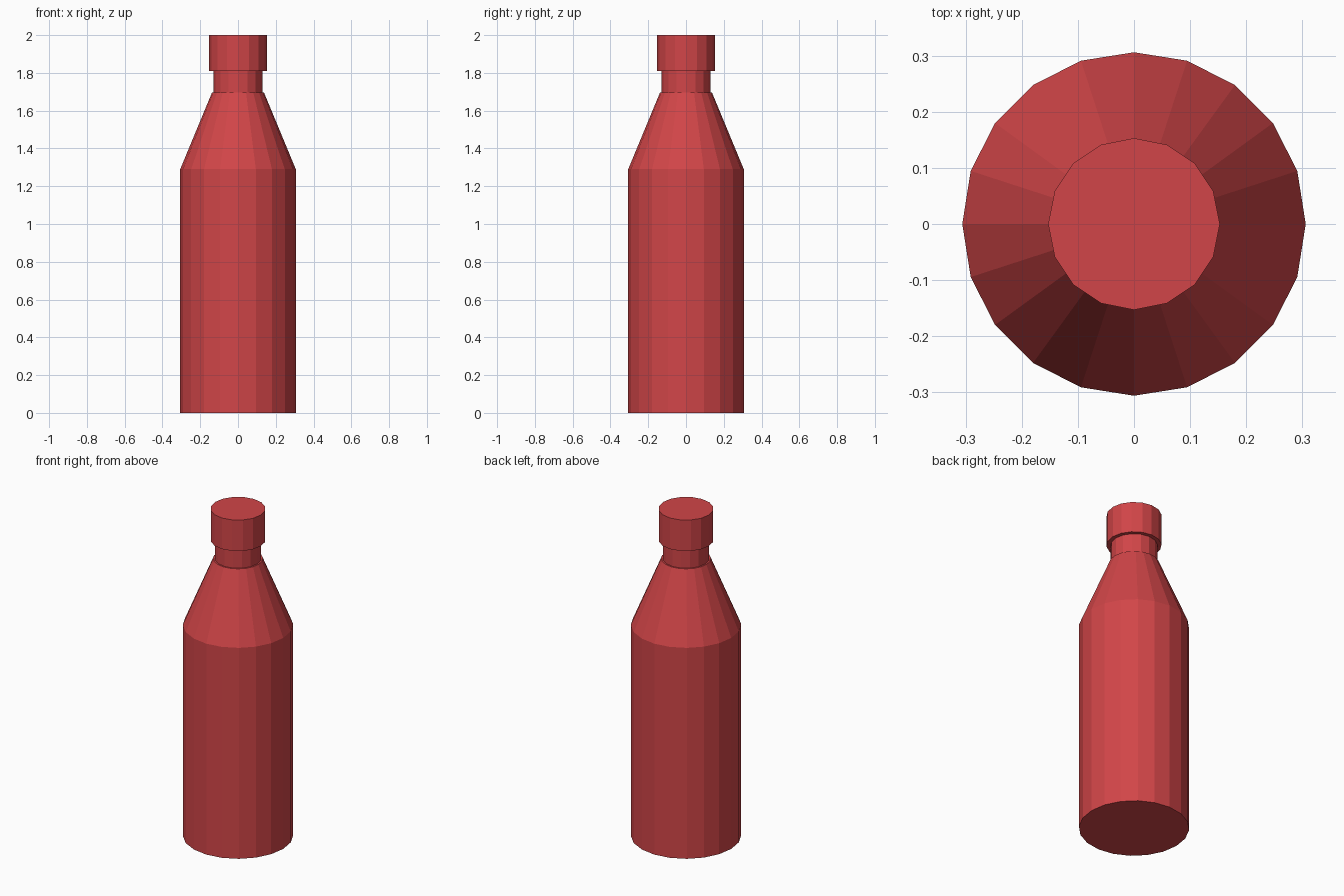
import bpy, bmesh, math

if "Cube" in bpy.data.objects:
    bpy.data.objects.remove(bpy.data.objects["Cube"])

red = bpy.data.materials.new("red")
red.diffuse_color = (0.64, 0.06, 0.065, 1)
red.use_nodes = True
red.node_tree.nodes["Principled BSDF"].inputs["Base Color"].default_value = red.diffuse_color


def lathe(name, profile, sides):
    """Closed flat-faced solid from (radius, z) rings, capped at both ends."""
    bm = bmesh.new()
    rings = []
    for r, z in profile:
        rings.append([bm.verts.new((r * math.cos(2 * math.pi * i / sides),
                                    r * math.sin(2 * math.pi * i / sides), z))
                      for i in range(sides)])
    for low, high in zip(rings, rings[1:]):
        for i in range(sides):
            j = (i + 1) % sides
            bm.faces.new((low[i], low[j], high[j], high[i]))
    bm.faces.new(rings[0][::-1])
    bm.faces.new(rings[-1])
    mesh = bpy.data.meshes.new(name)
    bm.to_mesh(mesh)
    bm.free()
    mesh.materials.append(red)
    obj = bpy.data.objects.new(name, mesh)
    bpy.context.collection.objects.link(obj)
    return obj


# Straight body with sloping shoulder
lathe("bottle_body", [(0.306, 0), (0.306, 1.29), (0.138, 1.695)], 20)
# Narrow neck, seated on the shoulder
lathe("neck", [(0.13, 1.695), (0.13, 1.81)], 16)
# Wider cap
lathe("cap", [(0.153, 1.81), (0.153, 2.0)], 16)
